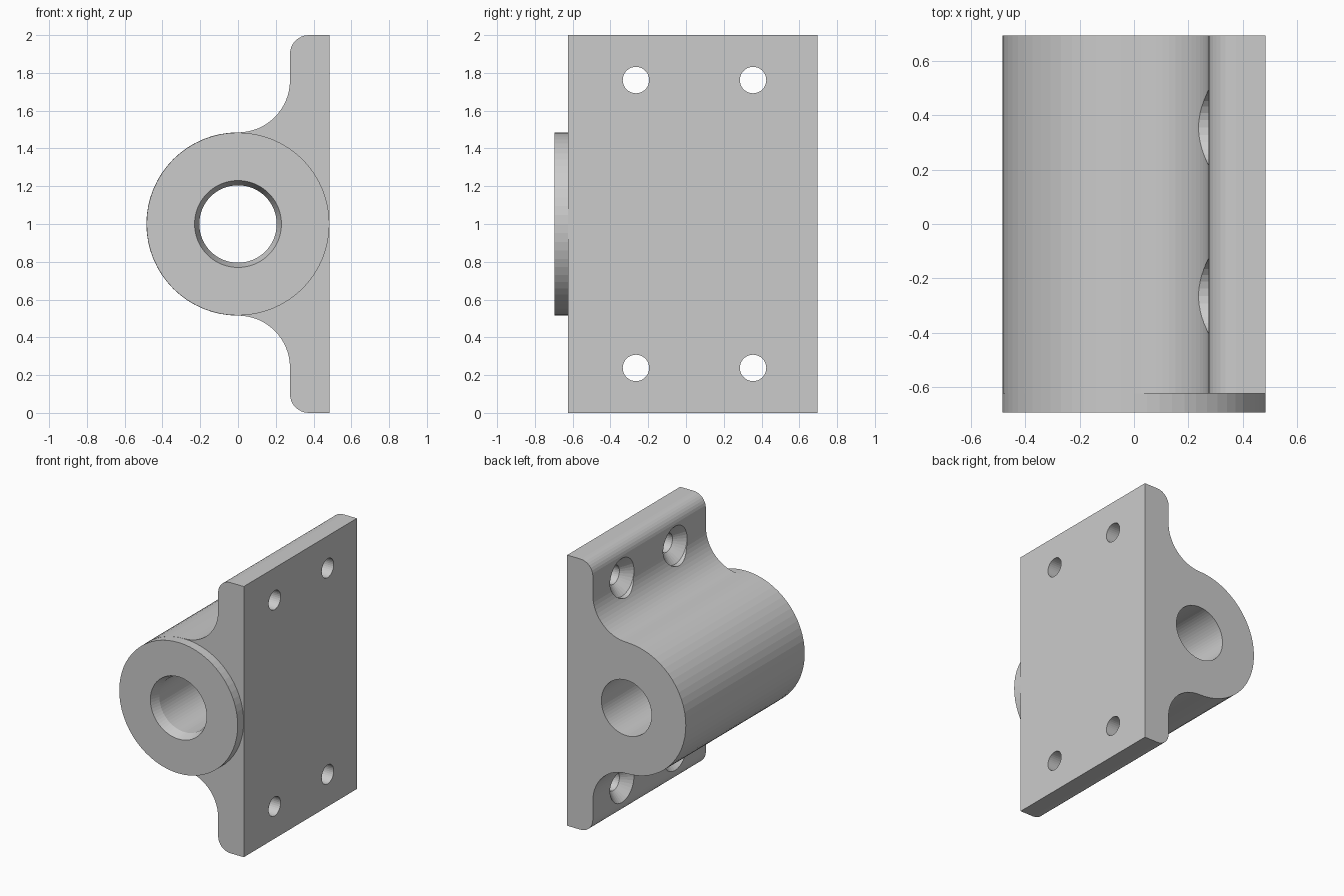
import bpy, bmesh
from math import sin, cos, pi, radians

if "Cube" in bpy.data.objects:
    bpy.data.objects.remove(bpy.data.objects["Cube"])

R, CZ = 0.485, 1.0           # barrel radius and axis height
Y0, Y1 = -0.625, 0.695       # extruded body range
FRONT = -0.695               # front of the raised boss


def make_object(name, bm):
    bmesh.ops.remove_doubles(bm, verts=bm.verts, dist=1e-5)
    bmesh.ops.recalc_face_normals(bm, faces=bm.faces)
    me = bpy.data.meshes.new(name)
    bm.to_mesh(me)
    bm.free()
    ob = bpy.data.objects.new(name, me)
    bpy.context.collection.objects.link(ob)
    return ob


def arc(cx, cz, r, a0, a1, n):
    return [(cx + r * cos(radians(a0 + (a1 - a0) * i / n)),
             cz + r * sin(radians(a0 + (a1 - a0) * i / n))) for i in range(n + 1)]


def lathe(name, profile, axis, centre, n):
    """Closed turned solid; profile holds (radius, position along axis)."""
    bm = bmesh.new()
    rings = []
    for r, t in profile:
        ring = []
        for i in range(n):
            c, s = r * cos(2 * pi * i / n), r * sin(2 * pi * i / n)
            co = (c, t, s) if axis == 'Y' else (t, c, s)
            ring.append(bm.verts.new([a + b for a, b in zip(co, centre)]))
        rings.append(ring)
    for a, b in zip(rings, rings[1:]):
        for i in range(n):
            j = (i + 1) % n
            bm.faces.new((a[i], a[j], b[j], b[i]))
    bm.faces.new(rings[0])
    bm.faces.new(rings[-1])
    return make_object(name, bm)


def combine(target, tool, operation):
    mod = target.modifiers.new(tool.name, 'BOOLEAN')
    mod.operation, mod.object, mod.solver = operation, tool, 'EXACT'
    bpy.context.view_layer.objects.active = target
    bpy.ops.object.modifier_apply(modifier=mod.name)
    bpy.data.objects.remove(tool)


# Body: mounting plate flowing through fillets into the barrel
upper = [(R, 2.0)] + arc(0.375, 1.9, 0.1, 90, 180, 8) + arc(0, 1.76, 0.275, 0, -90, 16)
barrel = arc(0, CZ, R, 90, 270, 32)[1:-1]
lower = [(x, 2 * CZ - z) for x, z in reversed(upper)]
bm = bmesh.new()
face = bm.faces.new([bm.verts.new((x, Y0, z)) for x, z in upper + barrel + lower])
ext = bmesh.ops.extrude_face_region(bm, geom=[face], use_keep_orig=True)
moved = [v for v in ext['geom'] if isinstance(v, bmesh.types.BMVert)]
bmesh.ops.translate(bm, verts=moved, vec=(0, Y1 - Y0, 0))
body = make_object("bearing_bracket", bm)

# Boss raised from the front
boss = lathe("front_boss", [(R - 0.001, FRONT), (R - 0.001, -0.5)], 'Y', (0, 0, CZ), 64)
combine(body, boss, 'UNION')

# Bore with a tapered mouth at the front
bore = lathe("bore_cutter", [(0.23, -0.8), (0.23, FRONT), (0.205, Y0), (0.205, 0.8)],
             'Y', (0, 0, CZ), 64)
combine(body, bore, 'DIFFERENCE')

# Countersunk screw holes through the plate
for y in (-0.265, 0.355):
    for z in (0.238, 1.762):
        hole = lathe("screw_cutter", [(0.14, 0.15), (0.14, 0.275), (0.07, 0.345), (0.07, 0.6)],
                     'X', (0, y, z), 32)
        combine(body, hole, 'DIFFERENCE')
